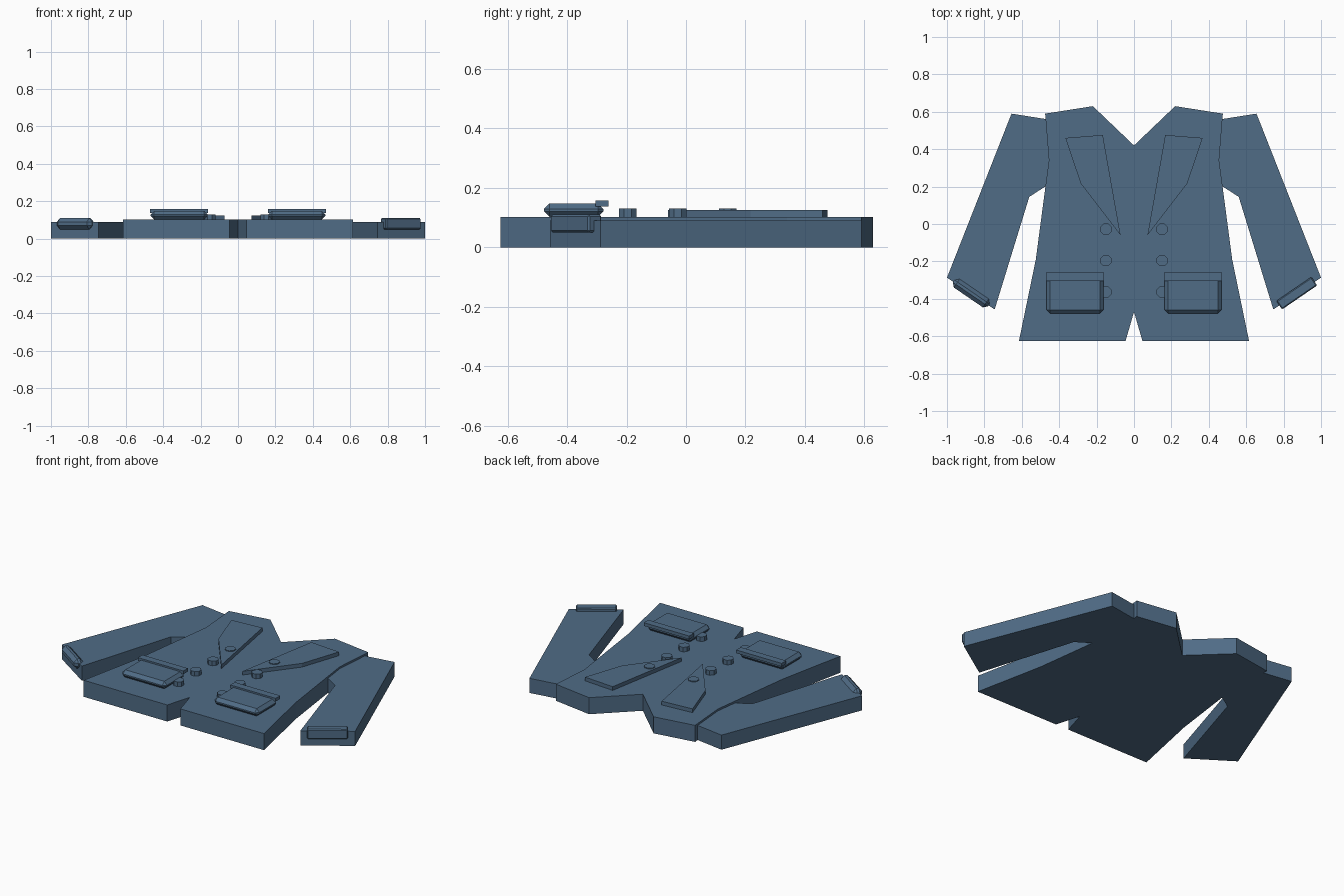
import bpy, bmesh, math
from mathutils import Matrix

cube = bpy.data.objects.get("Cube")
if cube:
    bpy.data.objects.remove(cube, do_unlink=True)

cloth = bpy.data.materials.new("slate_blue_cloth")
cloth.use_nodes = True
colour = (0.08, 0.15, 0.24, 1)
cloth.diffuse_color = colour
cloth.node_tree.nodes["Principled BSDF"].inputs["Base Color"].default_value = colour


def finish(name, bm):
    bmesh.ops.recalc_face_normals(bm, faces=bm.faces)
    mesh = bpy.data.meshes.new(name)
    bm.to_mesh(mesh)
    bm.free()
    mesh.materials.append(cloth)
    obj = bpy.data.objects.new(name, mesh)
    bpy.context.scene.collection.objects.link(obj)
    return obj


def slab(name, outline, z0, z1):
    """Flat outline raised from z0 to z1."""
    bm = bmesh.new()
    face = bm.faces.new([bm.verts.new((x, y, z0)) for x, y in outline])
    out = bmesh.ops.extrude_face_region(bm, geom=[face])
    top = [v for v in out["geom"] if isinstance(v, bmesh.types.BMVert)]
    bmesh.ops.translate(bm, verts=top, vec=(0, 0, z1 - z0))
    return finish(name, bm)


def box(name, centre, size, chamfer=0, turn=0):
    """Box with chamfered edges, turned about z."""
    bm = bmesh.new()
    bmesh.ops.create_cube(bm, size=1)
    bmesh.ops.scale(bm, vec=size, verts=bm.verts)
    if chamfer:
        bmesh.ops.bevel(bm, geom=bm.edges[:], offset=chamfer, segments=1,
                        affect='EDGES', profile=0.5)
    bm.transform(Matrix.Translation(centre) @ Matrix.Rotation(turn, 4, 'Z'))
    return finish(name, bm)


def button(name, x, y):
    bm = bmesh.new()
    bmesh.ops.create_cone(bm, cap_ends=True, segments=8, radius1=0.032,
                          radius2=0.032, depth=0.03)
    bm.transform(Matrix.Translation((x, y, 0.115)) @ Matrix.Rotation(math.pi / 8, 4, 'Z'))
    return finish(name, bm)


# Jacket body with neck and hem notches
half = [(0.22, 0.63), (0.475, 0.59), (0.455, 0.34), (0.525, -0.19),
        (0.615, -0.625), (0.045, -0.625)]
body = [(0, 0.42)] + half + [(0, -0.47)] + [(-x, y) for x, y in reversed(half)]
slab("jacket_body", body, 0, 0.102)

sleeve = [(0.655, 0.59), (0.465, 0.56), (0.44, 0.21), (0.475, 0.2),
          (0.56, 0.145), (0.745, -0.457), (1.0, -0.287)]
lapel = [(0.167, 0.476), (0.367, 0.46), (0.285, 0.217), (0.072, -0.06)]

for side, s, cuff_chamfer in (("left", 1, 0.006), ("right", -1, 0.02)):
    # Sleeve and lapel
    slab(side + "_sleeve", [(s * x, y) for x, y in sleeve], 0, 0.09)
    slab(side + "_lapel", [(s * x, y) for x, y in lapel], 0.1, 0.125)
    # Cuff strip at the sleeve end
    box(side + "_cuff", (s * 0.87, -0.37, 0.08), (0.228, 0.055, 0.06),
        cuff_chamfer, s * 0.6)
    # Pocket pouch and flap
    box(side + "_pocket", (s * 0.315, -0.378, 0.125), (0.305, 0.2, 0.046), 0.019)
    box(side + "_pocket_flap", (s * 0.315, -0.282, 0.148), (0.31, 0.044, 0.02))
    # Button row
    for i in range(4):
        button(f"{side}_button_{i + 1}", s * 0.15, 0.14 - 0.168 * i)
